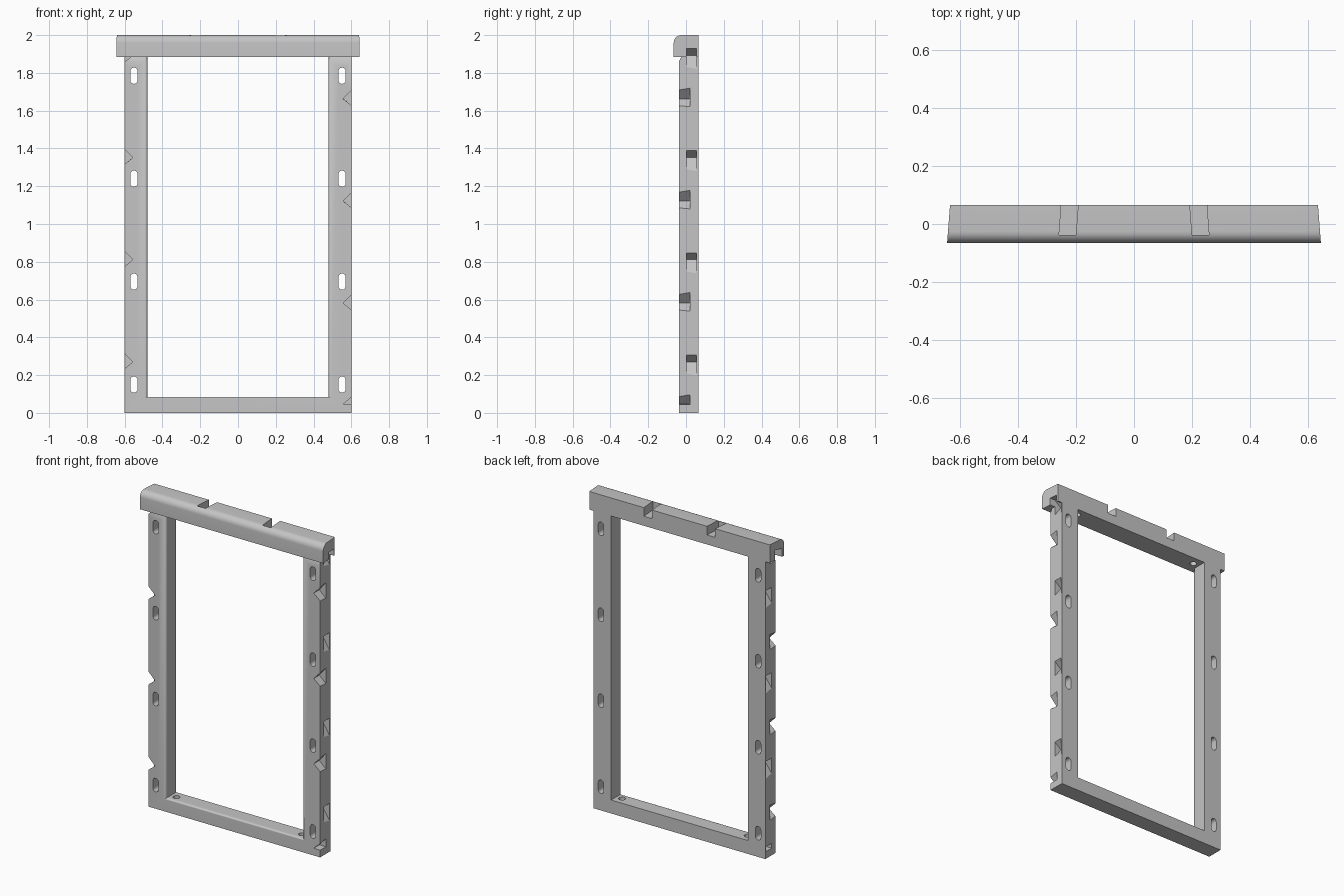
import bpy, bmesh, math

if "Cube" in bpy.data.objects:
    bpy.data.objects.remove(bpy.data.objects["Cube"])

TONE = (0.56, 0.56, 0.56, 1)
grey = bpy.data.materials.new("plain_grey")
grey.use_nodes = True
grey.diffuse_color = TONE
grey.node_tree.nodes["Principled BSDF"].inputs["Base Color"].default_value = TONE


def loft(name, loops):
    """Join equal point loops into a closed solid."""
    bm = bmesh.new()
    rows = [[bm.verts.new(p) for p in loop] for loop in loops]
    n = len(rows[0])
    for a, b in zip(rows, rows[1:]):
        for i in range(n):
            j = (i + 1) % n
            bm.faces.new((a[i], a[j], b[j], b[i]))
    bm.faces.new(rows[0])
    bm.faces.new(rows[-1])
    bmesh.ops.recalc_face_normals(bm, faces=bm.faces)
    mesh = bpy.data.meshes.new(name)
    bm.to_mesh(mesh)
    bm.free()
    obj = bpy.data.objects.new(name, mesh)
    bpy.context.collection.objects.link(obj)
    mesh.materials.append(grey)
    return obj


def arc(cx, cy, r, start, end, steps=8):
    return [(cx + r * math.cos(math.radians(start + (end - start) * i / steps)),
             cy + r * math.sin(math.radians(start + (end - start) * i / steps)))
            for i in range(steps + 1)]


# U-shaped frame: one section (inset from outer edge, y) swept down, across and up
FRONT, BACK, CAP_Z = -0.037, 0.065, 1.885
W, POST, RAIL, R = 0.602, 0.122, 0.085, 0.014
section = [(0, BACK), (0, FRONT)] + arc(POST - R, FRONT + R, R, -90, 0, 6) + [(POST, BACK)]


def post_loop(side, z, y_min=FRONT):
    return [(side * (W - d), max(y, y_min), z) for d, y in section]


def corner_loop(side):
    return [(side * (W - d), y, d * RAIL / POST) for d, y in section]


# The posts slope back slightly just below the cap
SHOULDER, TOP_Y = 1.862, -0.025
frame = loft("frame", [post_loop(-1, CAP_Z, TOP_Y), post_loop(-1, SHOULDER),
                       corner_loop(-1), corner_loop(1),
                       post_loop(1, SHOULDER), post_loop(1, CAP_Z, TOP_Y)])

# Top cap: rounded front edge, ends tapering toward the back
cap_section = [(BACK, CAP_Z), (BACK, 2)] + arc(-0.025, 1.96, 0.04, 90, 180) + [(-0.065, CAP_Z)]
cap = loft("top_cap", [[(s * (0.643 - 0.01 * (y + 0.065) / 0.13), y, z)
                        for y, z in cap_section] for s in (-1, 1)])

cutters = []


def cutter(name, loops):
    obj = loft(name, loops)
    obj.hide_render = True
    cutters.append(obj)


# V notches in the outer sides: open at the front, or pockets near the back
def v_notch(side, apex, y0, y1, up0, up1, down0, down1):
    def loop(y, up, down):
        low = max(apex - down, 0.045)
        tip = max(apex, 0.046)
        pts = [(0.557, tip), (W, low), (0.7, low), (0.7, apex + up), (W, apex + up)]
        return [(side * x, y, z) for x, z in pts]
    cutter("notch_cutter", [loop(y0, up0, down0), loop(y1, up1, down1)])


for k in range(4):
    low, high = 0.04 + 0.541 * k, 0.27 + 0.541 * k
    for side, open_z, pocket_z in ((1, low, high), (-1, high, low)):
        v_notch(side, open_z, -0.045, 0.02, 0.045, 0.056, 0.036, 0.042)
        v_notch(side, pocket_z, 0.002, 0.056, 0.036, 0.036, 0.062, 0.072)

# Vertical screw slots through the posts
for side in (-1, 1):
    for k in range(4):
        z = 0.15 + 0.545 * k
        shape = arc(0, z + 0.024, 0.019, 0, 180) + arc(0, z - 0.024, 0.019, 180, 360)
        cutter("slot_cutter", [[(side * 0.551 + x, y, h) for x, h in shape] for y in (-0.1, 0.1)])

    # Blind peg holes in the bottom rail and in the underside of the cap
    ring = arc(side * 0.44, 0.012, 0.02, 0, 337.5, 15)
    for z0, z1 in ((0.04, 0.12), (1.85, 1.93)):
        cutter("peg_cutter", [[(x, y, z) for x, y in ring] for z in (z0, z1)])

    # Slanted notches in the top of the cap
    cutter("cap_notch_cutter", [[(side * (x + dx), y, z)
            for x, z in ((0.192, 1.945), (0.25, 1.945), (0.25, 2.05), (0.192, 2.05))]
            for y, dx in ((-0.038, 0.008), (0.08, -0.001))])

# Cut only the cutters that reach each part
for part, lo, hi in ((frame, 0, CAP_Z), (cap, CAP_Z, 2)):
    group = bpy.data.collections.new(part.name + "_cutters")
    for c in cutters:
        zs = [v.co.z for v in c.data.vertices]
        if max(zs) > lo and min(zs) < hi:
            group.objects.link(c)
    mod = part.modifiers.new("cuts", 'BOOLEAN')
    mod.operation, mod.solver = 'DIFFERENCE', 'EXACT'
    mod.operand_type, mod.collection = 'COLLECTION', group
    bpy.context.view_layer.update()
    result = bpy.data.meshes.new_from_object(part.evaluated_get(bpy.context.evaluated_depsgraph_get()))
    part.modifiers.clear()
    part.data = result
    bpy.data.collections.remove(group)

for c in cutters:
    bpy.data.objects.remove(c)

# Smooth the rounded edges, keep the rest sharp
bpy.ops.object.select_all(action='DESELECT')
for part in (frame, cap):
    part.select_set(True)
bpy.context.view_layer.objects.active = frame
bpy.ops.object.shade_smooth_by_angle(angle=math.radians(30))
